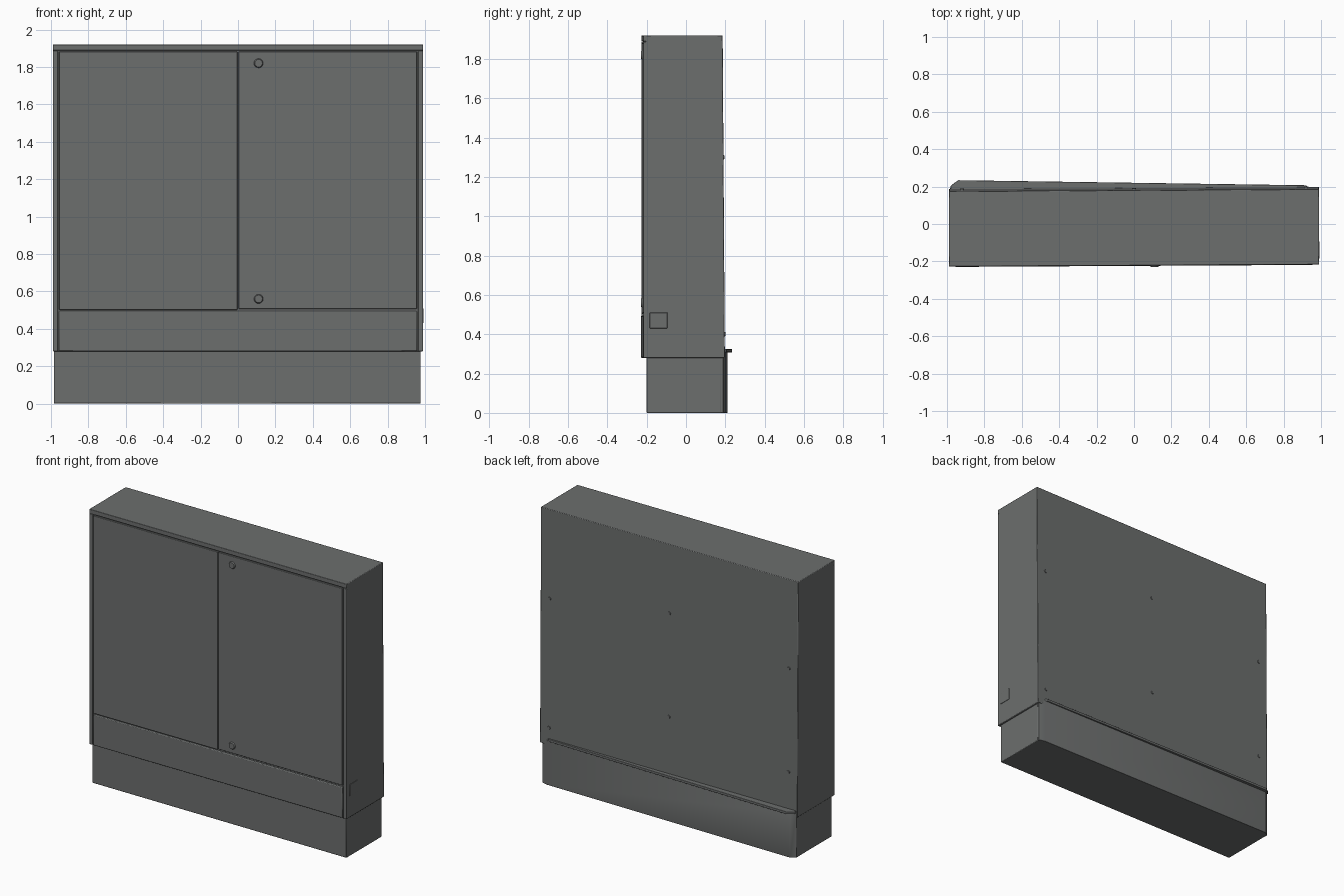
import bpy, bmesh, math
from mathutils import Vector

if "Cube" in bpy.data.objects:
    bpy.data.objects.remove(bpy.data.objects["Cube"])

grey = bpy.data.materials.new("cabinet grey")
grey.diffuse_color = (0.15, 0.157, 0.155, 1)
grey.use_nodes = True
grey.node_tree.nodes["Principled BSDF"].inputs["Base Color"].default_value = grey.diffuse_color

SKEW = 0.0055  # the housing is turned slightly about z


def finish(name, bm, bevel=0.0, skew=0.0):
    for v in bm.verts:
        v.co.y += skew * v.co.x
    bmesh.ops.recalc_face_normals(bm, faces=bm.faces)
    me = bpy.data.meshes.new(name)
    bm.to_mesh(me)
    bm.free()
    me.materials.append(grey)
    ob = bpy.data.objects.new(name, me)
    bpy.context.collection.objects.link(ob)
    if bevel:
        m = ob.modifiers.new("soft_edges", "BEVEL")
        m.width = bevel
        m.segments = 2
    return ob


def prism(name, outline, axis, lo, hi, bevel=0.0, skew=0.0):
    """Extrude a 2D outline: axis 'z' takes xy points, axis 'x' takes yz points."""
    bm = bmesh.new()
    pts = [(a, b, lo) if axis == "z" else (lo, a, b) for a, b in outline]
    face = bm.faces.new([bm.verts.new(p) for p in pts])
    ext = bmesh.ops.extrude_face_region(bm, geom=[face])
    move = Vector((0, 0, hi - lo)) if axis == "z" else Vector((hi - lo, 0, 0))
    for g in ext["geom"]:
        if isinstance(g, bmesh.types.BMVert):
            g.co += move
    return finish(name, bm, bevel, skew)


def box(name, x0, x1, y0, y1, z0, z1, bevel=0.003, skew=SKEW):
    return prism(name, [(x0, y0), (x1, y0), (x1, y1), (x0, y1)], "z", z0, z1, bevel, skew)


def stud(name, x, y, z, r, h):
    """Low round boss lying along y."""
    bm = bmesh.new()
    bmesh.ops.create_cone(bm, cap_ends=True, segments=20, radius1=r, radius2=r * 0.75, depth=h)
    side = -1 if y < 0 else 1
    for v in bm.verts:
        a, b, c = v.co
        v.co = (x + a, y + side * c, z + b)
    ob = finish(name, bm, 0, SKEW)
    return ob


# Housing: the back leans out slightly towards the bottom
prism("housing", [(-0.212, 0.28), (0.192, 0.28), (0.181, 1.92), (-0.212, 1.92)],
      "x", -0.99, 0.99, 0.004, SKEW)

# Front frame around the doors
F0, F1 = -0.222, -0.205
box("frame_top", -0.99, 0.99, F0, F1, 1.889, 1.92)
box("frame_left", -0.99, -0.963, F0, F1, 0.28, 1.887)
box("frame_right", 0.963, 0.99, F0, F1, 0.28, 1.887)

# Doors and lower cover, separated by narrow seams
box("left_door", -0.957, -0.003, F0, F1, 0.502, 1.882)
box("right_door", 0.004, 0.957, F0, F1, 0.507, 1.882)
box("lower_cover", -0.957, 0.957, F0 - 0.002, F1, 0.28, 0.495, 0.005)

# Door locks
for i, z in enumerate((1.82, 0.56)):
    stud(f"door_lock_{i}", 0.11, -0.224, z, 0.027, 0.012)

# Bolts on the back
for i, (x, z) in enumerate([(0.92, 1.30), (0.92, 0.40), (-0.92, 1.30), (-0.92, 0.58),
                            (0.0, 1.44), (0.0, 0.72)]):
    y = 0.192 - 0.011 * (z - 0.28) / 1.64
    stud(f"back_bolt_{i}", x, y, z, 0.013, 0.009)

# Small cover on the right side
box("side_cover", 0.98, 0.993, -0.19, -0.10, 0.43, 0.51, 0.002)

# Plinth
box("plinth", -0.985, 0.977, -0.2, 0.18, 0.0, 0.29, 0.004, 0)

# Plinth back plate, wedge shaped in plan, with a thin top lip
prism("plinth_back_plate", [(-0.985, 0.17), (0.975, 0.17), (0.975, 0.19), (0.93, 0.2),
                            (-0.95, 0.212), (-0.985, 0.19)], "z", 0.0, 0.31, 0.002)
prism("plinth_back_lip", [(-0.98, 0.17), (0.95, 0.17), (0.92, 0.207), (-0.94, 0.234),
                          (-0.98, 0.205)], "z", 0.308, 0.325, 0.002)

# Smooth bevels, sharp edges
for ob in bpy.context.scene.objects:
    ob.select_set(True)
    bpy.context.view_layer.objects.active = ob
bpy.ops.object.shade_smooth_by_angle(angle=math.radians(35))
